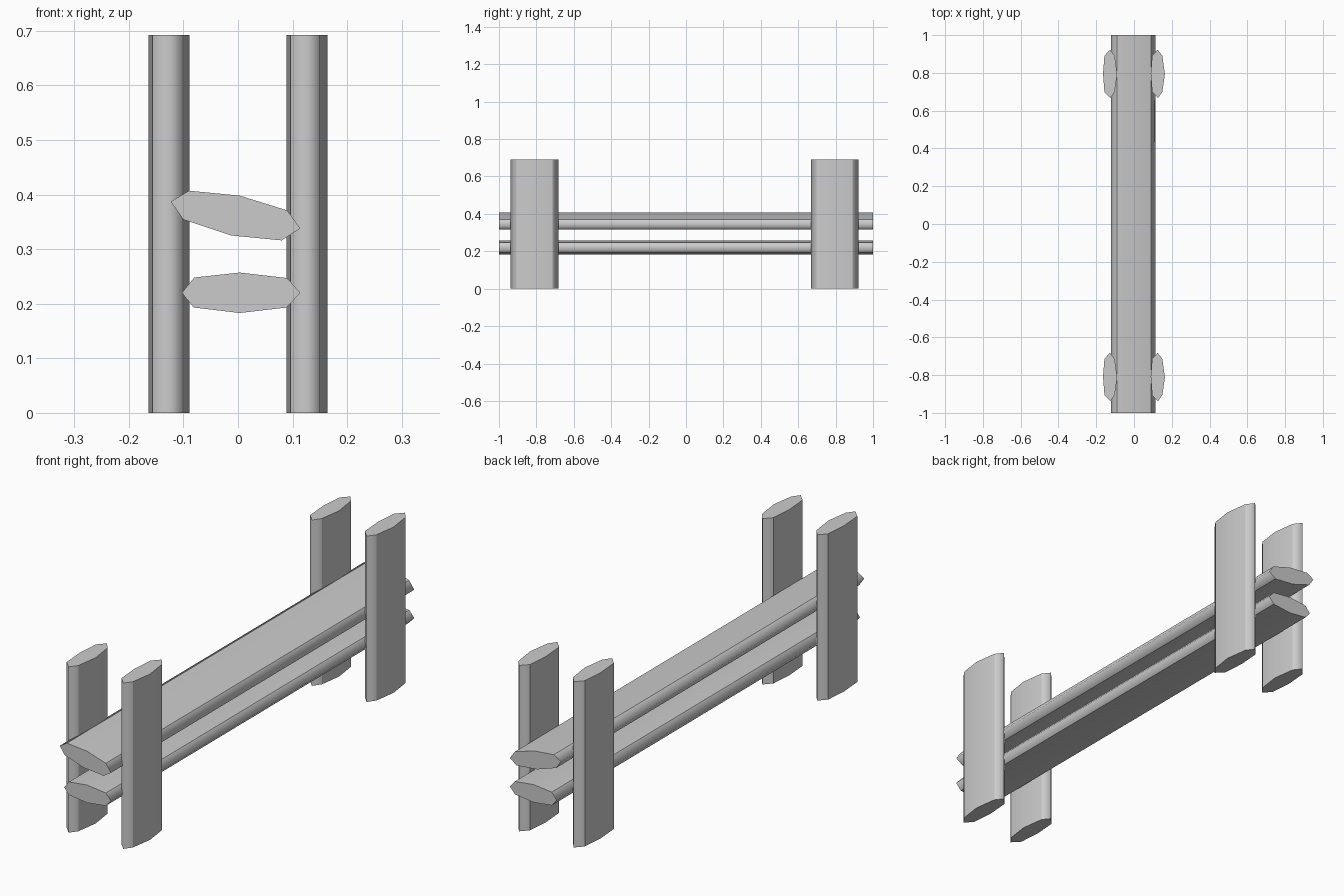
import bpy, bmesh

if "Cube" in bpy.data.objects:
    bpy.data.objects.remove(bpy.data.objects["Cube"])

# Eight-sided profiles: tips and mid points at even indices, shoulders at odd
UPPER = [(-.123, .387), (-.09, .407), (.003, .398), (.09, .371),
         (.114, .338), (.08, .316), (-.013, .325), (-.1, .354)]
LOWER = [(-.103, .22), (-.08, .248), (.003, .257), (.09, .247),
         (.114, .22), (.089, .193), (.003, .183), (-.081, .193)]
POST = [(.001, -.128), (.024, -.096), (.0375, -.002), (.024, .096),
        (-.001, .128), (-.03, .096), (-.0375, .002), (-.03, -.096)]


def plank(name, start, end):
    """Loft between two matching profiles; sharp shoulders, smooth tips."""
    bm = bmesh.new()
    a = [bm.verts.new(p) for p in start]
    b = [bm.verts.new(p) for p in end]
    n = len(a)
    caps = [bm.faces.new(a), bm.faces.new(b[::-1])]
    for i in range(n):
        j = (i + 1) % n
        bm.faces.new((a[i], b[i], b[j], a[j])).smooth = True
    for i in range(1, n, 2):
        bm.edges.get((a[i], b[i])).smooth = False
    for cap in caps:
        for e in cap.edges:
            e.smooth = False
    bmesh.ops.recalc_face_normals(bm, faces=bm.faces[:])
    me = bpy.data.meshes.new(name)
    bm.to_mesh(me)
    bm.free()
    ob = bpy.data.objects.new(name, me)
    bpy.context.collection.objects.link(ob)


# Two long rails along y
for name, prof in (("upper_rail", UPPER), ("lower_rail", LOWER)):
    plank(name, [(x, -1, z) for x, z in prof], [(x, 1, z) for x, z in prof])

# Four upright posts
for side, cx in (("left", -.1265), ("right", .126)):
    for end, cy in (("front", -.81), ("back", .795)):
        plank(f"{end}_{side}_post",
              [(cx + x, cy + y, 0) for x, y in POST],
              [(cx + x, cy + y, .692) for x, y in POST])
